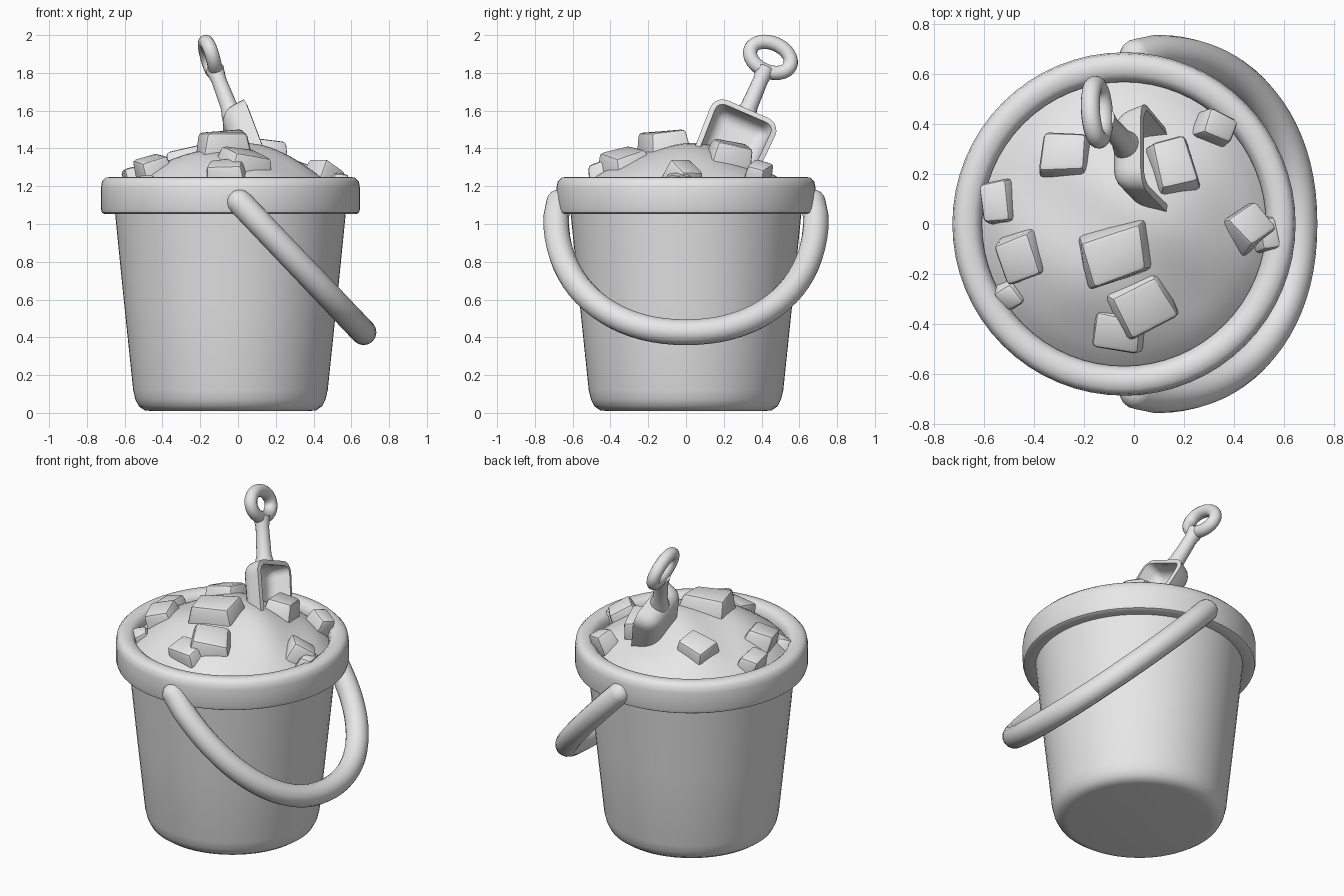
import bpy, bmesh, math, random
from mathutils import Vector, Matrix, Euler

if "Cube" in bpy.data.objects:
    bpy.data.objects.remove(bpy.data.objects["Cube"])

random.seed(4)
CX = -0.04  # bucket axis
grey = bpy.data.materials.new("grey plastic")
grey.diffuse_color = (0.8, 0.8, 0.8, 1)
grey.use_nodes = True
grey.node_tree.nodes["Principled BSDF"].inputs["Base Color"].default_value = grey.diffuse_color


def finish(name, bm, angle=40):
    bmesh.ops.recalc_face_normals(bm, faces=bm.faces)
    me = bpy.data.meshes.new(name)
    bm.to_mesh(me)
    bm.free()
    ob = bpy.data.objects.new(name, me)
    bpy.context.collection.objects.link(ob)
    me.materials.append(grey)
    bpy.ops.object.select_all(action='DESELECT')
    ob.select_set(True)
    bpy.context.view_layer.objects.active = ob
    bpy.ops.object.shade_smooth_by_angle(angle=math.radians(angle))
    return ob


def skin(bm, rings, closed=False):
    n = len(rings[0])
    pairs = list(zip(rings, rings[1:])) + ([(rings[-1], rings[0])] if closed else [])
    for a, b in pairs:
        for i in range(n):
            j = (i + 1) % n
            bm.faces.new((a[i], a[j], b[j], b[i]))


def lathe(name, profile, closed=False, cap=False, seg=64):
    bm = bmesh.new()
    rings = [[bm.verts.new((CX + r * math.cos(2 * math.pi * i / seg),
                            r * math.sin(2 * math.pi * i / seg), z))
              for i in range(seg)] for r, z in profile]
    skin(bm, rings, closed)
    if cap:
        bm.faces.new(rings[0])
    return finish(name, bm)


def tube(name, pts, radii, normal, closed=False, seg=16):
    """Sweep a circle along a path lying in the plane of the given normal."""
    bm = bmesh.new()
    rings = []
    n = len(pts)
    for k, (p, r) in enumerate(zip(pts, radii)):
        nxt = pts[(k + 1) % n] if closed else pts[min(k + 1, n - 1)]
        prv = pts[k - 1] if closed else pts[max(k - 1, 0)]
        side = (nxt - prv).normalized().cross(normal).normalized()
        rings.append([bm.verts.new(p + r * (math.cos(t) * side + math.sin(t) * normal))
                      for t in (2 * math.pi * i / seg for i in range(seg))])
    skin(bm, rings, closed)
    if not closed:
        bm.faces.new(rings[0])
        bm.faces.new(rings[-1])
    return finish(name, bm, 50)


# Bucket wall and floor
lathe("bucket_body", [(0.42, 0.01), (0.455, 0.014), (0.485, 0.035), (0.503, 0.07),
                      (0.515, 0.12), (0.565, 0.6), (0.613, 1.08)], cap=True)

# Thick rounded rim
lathe("bucket_rim", [(0.60, 1.055), (0.665, 1.052), (0.68, 1.06), (0.686, 1.08),
                     (0.686, 1.19), (0.68, 1.225), (0.66, 1.245), (0.63, 1.25),
                     (0.60, 1.245), (0.58, 1.23), (0.568, 1.2), (0.565, 1.06)], closed=True)

# Carry handle: a tilted U-shaped tube with rounded ends
R = 0.068
d = Vector((0.69, 0, -0.725)).normalized()
start = Vector((0.01, 0, 1.115))
DEPTH, LEAD = 0.84, 0.11
path, rad = [], []
for k in range(41):
    t = math.pi * k / 40
    c, s = math.cos(t), math.sin(t)
    y = -0.688 * math.copysign(abs(c) ** 0.93, c)
    path.append(start + d * (LEAD + DEPTH * s ** 0.93) + Vector((0, y, 0)))
    rad.append(R)
head, tail, caps = [], [], []
for k in range(6):
    a = math.pi / 2 * (5 - k) / 5
    head.append(start - d * R * math.sin(a) + Vector((0, -0.672, 0)))
    tail.append(start - d * R * math.sin(a) + Vector((0, 0.672, 0)))
    caps.append(max(R * math.cos(a), 0.004))
tube("carry_handle", head + path + tail[::-1], caps + rad + caps[::-1],
     Vector((-d.z, 0, d.x)))


# Heaped sand
def sand_z(x, y):
    r = math.hypot(x - CX, y)
    bump = 0.014 * math.sin(7 * x + 1) * math.cos(8 * y) + 0.008 * math.sin(13 * y + 9 * x)
    return 1.18 + 0.235 * (1 - (r / 0.57) ** 2) ** 0.9 + bump * min(1, (0.57 - r) * 6)


bm = bmesh.new()
rings = []
for k in range(1, 17):
    r = 0.5695 * k / 16
    ring = []
    for i in range(48):
        t = 2 * math.pi * i / 48
        x, y = CX + r * math.cos(t), r * math.sin(t)
        ring.append(bm.verts.new((x, y, sand_z(x, y))))
    rings.append(ring)
skin(bm, rings)
bm.faces.new(rings[0])
finish("sand", bm, 60)

# Chunky lumps on the sand: x, y, top z, width, depth, turn
lumps = [(-0.27, 0.27, 1.415, 0.21, 0.19, -4), (0.15, 0.23, 1.45, 0.19, 0.24, 12),
         (0.32, 0.38, 1.34, 0.16, 0.14, -25), (0.45, -0.02, 1.34, 0.18, 0.18, 40),
         (0.51, -0.04, 1.27, 0.09, 0.15, 10), (-0.07, -0.12, 1.50, 0.30, 0.24, 15),
         (0.03, -0.33, 1.41, 0.27, 0.24, 25), (-0.06, -0.42, 1.35, 0.22, 0.18, -10),
         (-0.44, -0.13, 1.37, 0.19, 0.21, 20), (-0.53, 0.09, 1.31, 0.13, 0.20, 8),
         (-0.49, -0.27, 1.26, 0.11, 0.12, 35)]
for k, (x, y, top, w, dep, turn) in enumerate(lumps):
    bm = bmesh.new()
    bmesh.ops.create_cube(bm, size=1)
    for v in bm.verts:
        v.co += Vector([random.uniform(-0.08, 0.08) for _ in range(3)])
        if v.co.z > 0:
            v.co.x *= 0.78
            v.co.y *= 0.78
        v.co = Vector((v.co.x * w, v.co.y * dep, v.co.z * 0.17))
    bmesh.ops.bevel(bm, geom=bm.edges[:], offset=0.02, segments=2, profile=0.5, affect='EDGES')
    tilt = Euler((-y * 0.8, (x - CX) * 0.8, math.radians(turn)), 'XYZ').to_matrix().to_4x4()
    bmesh.ops.transform(bm, matrix=tilt, verts=bm.verts)
    high = max(v.co.z for v in bm.verts)
    bmesh.ops.translate(bm, vec=(x, y, top - high), verts=bm.verts)
    finish("lump_%d" % (k + 1), bm, 30)

# Spade frame: side, along the shaft, and the open face of the blade
along = Vector((-0.333, 0.373, 0.863)).normalized()
face = Vector((1, 0, 0))
face = (face - face.dot(along) * along).normalized()
side = along.cross(face)
grip = Vector((-0.148, 0.447, 1.882))

# Oval grip
loop = [2 * math.pi * i / 32 for i in range(32)]
tube("spade_grip", [grip + side * 0.113 * math.cos(t) + along * 0.08 * math.sin(t)
                    for t in loop], [0.038] * 32, face, closed=True, seg=14)

# Shaft, flaring into the grip and the blade
stops = [(-0.07, 0.05), (-0.1, 0.046), (-0.14, 0.04), (-0.3, 0.045), (-0.34, 0.055), (-0.37, 0.06)]
tube("spade_shaft", [grip + along * v for v, r in stops], [r for v, r in stops], face)

# Blade: an open tray with rounded corners, sunk in the sand
bm = bmesh.new()
bmesh.ops.create_cube(bm, size=1)
for v in bm.verts:
    low, back = v.co.y < 0, v.co.z < 0
    half = (0.175 if low else 0.19) - (0.03 if back else 0)
    v.co = Vector((math.copysign(half, v.co.x),
                   -0.78 if low else (-0.355 if back else -0.34),
                   -0.075 if back else 0.065))
gone = [f for f in bm.faces if f.normal.z > 0.9 or f.normal.y < -0.9]
bmesh.ops.delete(bm, geom=gone, context='FACES')
inner = [e for e in bm.edges if len(e.link_faces) == 2]
bmesh.ops.bevel(bm, geom=inner, offset=0.075, segments=5, profile=0.5, affect='EDGES')
bmesh.ops.recalc_face_normals(bm, faces=bm.faces)
bmesh.ops.solidify(bm, geom=bm.faces[:], thickness=0.028)
frame = Matrix((side, along, face)).transposed().to_4x4()
frame.translation = grip
bmesh.ops.transform(bm, matrix=frame, verts=bm.verts)
finish("spade_blade", bm, 45)
